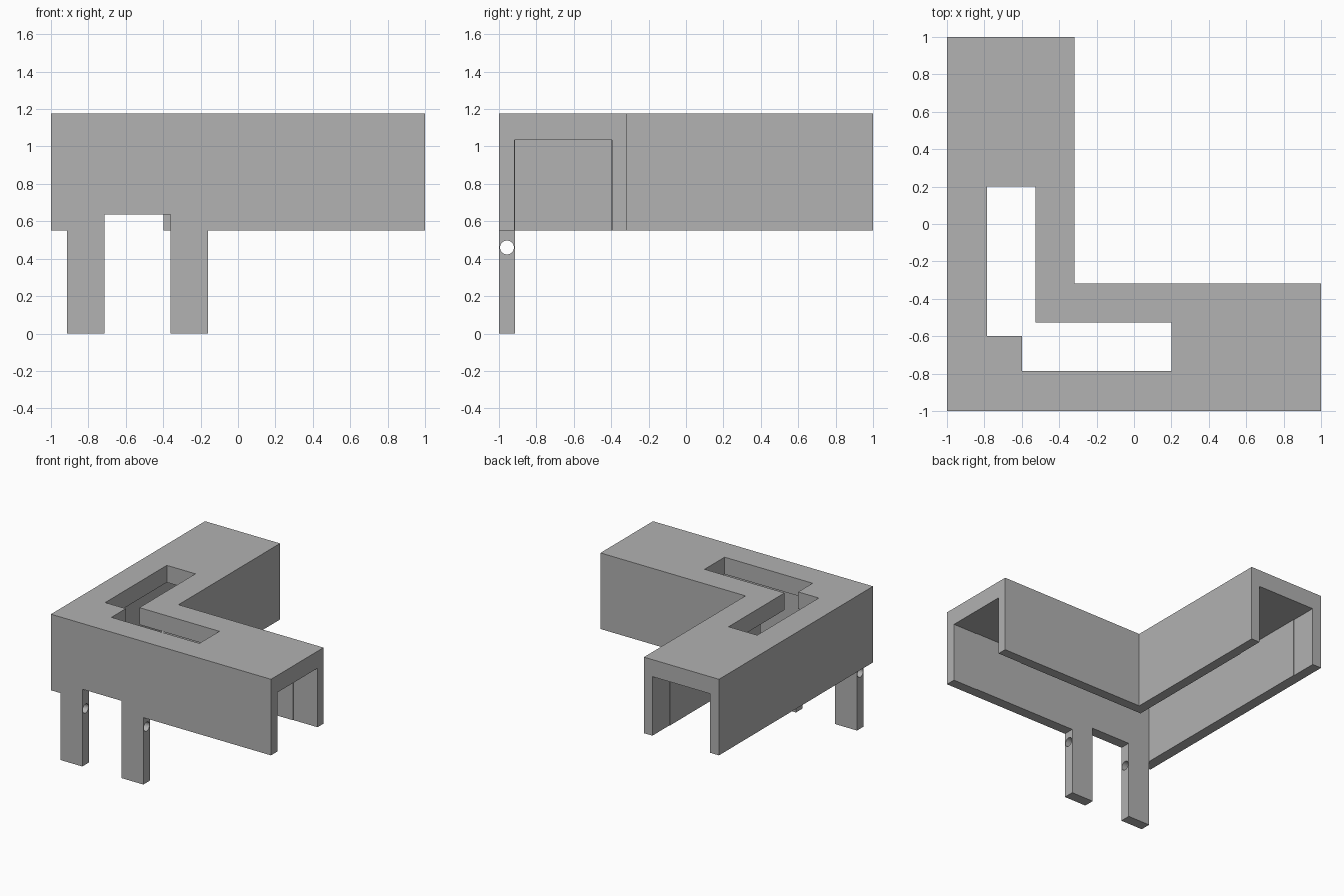
import bpy, bmesh, math

cube = bpy.data.objects.get("Cube")
if cube:
    bpy.data.objects.remove(cube, do_unlink=True)

grey = bpy.data.materials.new("plain_grey")
grey.use_nodes = True
colour = (0.445, 0.445, 0.445, 1)
grey.diffuse_color = colour
grey.node_tree.nodes["Principled BSDF"].inputs["Base Color"].default_value = colour


def prism(name, points, low, high):
    """Extrude a flat outline between two heights."""
    bm = bmesh.new()
    face = bm.faces.new([bm.verts.new((x, y, low)) for x, y in points])
    result = bmesh.ops.extrude_face_region(bm, geom=[face])
    verts = [v for v in result["geom"] if isinstance(v, bmesh.types.BMVert)]
    bmesh.ops.translate(bm, verts=verts, vec=(0, 0, high - low))
    bmesh.ops.recalc_face_normals(bm, faces=bm.faces)
    mesh = bpy.data.meshes.new(name)
    bm.to_mesh(mesh)
    bm.free()
    mesh.materials.append(grey)
    obj = bpy.data.objects.new(name, mesh)
    bpy.context.collection.objects.link(obj)
    return obj


def box(name, x0, x1, y0, y1, z0, z1):
    return prism(name, [(x0, y0), (x1, y0), (x1, y1), (x0, y1)], z0, z1)


def cut(target, cutter):
    """Apply a boolean difference and remove the cutter."""
    cutter.hide_render = True
    mod = target.modifiers.new("cut", "BOOLEAN")
    mod.operation = "DIFFERENCE"
    mod.solver = "EXACT"
    mod.object = cutter
    bpy.context.view_layer.objects.active = target
    bpy.ops.object.modifier_apply(modifier=mod.name)
    bpy.data.objects.remove(cutter, do_unlink=True)


def mirrored(half):
    """Complete an outline that is symmetric about the line x = y."""
    return half + [(y, x) for x, y in reversed(half)]


# L-shaped cover
arm = -0.318
base, top, ceiling = 0.55, 1.175, 1.035
cover = prism("corner_cover", [(-1, -1), (1, -1), (1, arm), (arm, arm), (arm, 1), (-1, 1)], base, top)

# Channel inside, slightly wider near both open ends
outer, inner, step, end = -0.918, -0.395, 0.004, 0.78
outside = [(outer + step, outer + step), (end, outer + step), (end, outer), (1.2, outer)]
inside = [(1.2, inner), (end, inner), (end, inner - step), (inner - step, inner - step)]
half = outside + inside
channel = half + [(y, x) for x, y in reversed(half[1:-1])]
cut(cover, prism("channel_cutter", channel, base - 0.2, ceiling))

# Slot through the top plate
slot = mirrored([(-0.6, -0.6), (-0.6, -0.787), (0.2, -0.787), (0.2, -0.527), (-0.527, -0.527)])
slot = [p for i, p in enumerate(slot) if p != slot[i - 1]]
if slot[0] == slot[-1]:
    slot.pop()
cut(cover, prism("slot_cutter", slot, ceiling - 0.1, top + 0.1))

# Notch in the front wall between the legs
cut(cover, box("notch_cutter", -0.715, -0.36, -1.1, -0.85, base - 0.1, 0.635))

# Front legs with a cross hole
for name, x in (("right_leg", -0.915), ("left_leg", -0.36)):
    leg = box(name, x, x + 0.2, -1, outer + step, 0, base)
    bpy.ops.mesh.primitive_cylinder_add(vertices=32, radius=0.037, depth=0.4,
                                        location=(x + 0.1, -0.957, 0.46),
                                        rotation=(0, math.pi / 2, 0))
    hole = bpy.context.object
    hole.name = "hole_cutter"
    hole.data.materials.append(grey)
    cut(leg, hole)
